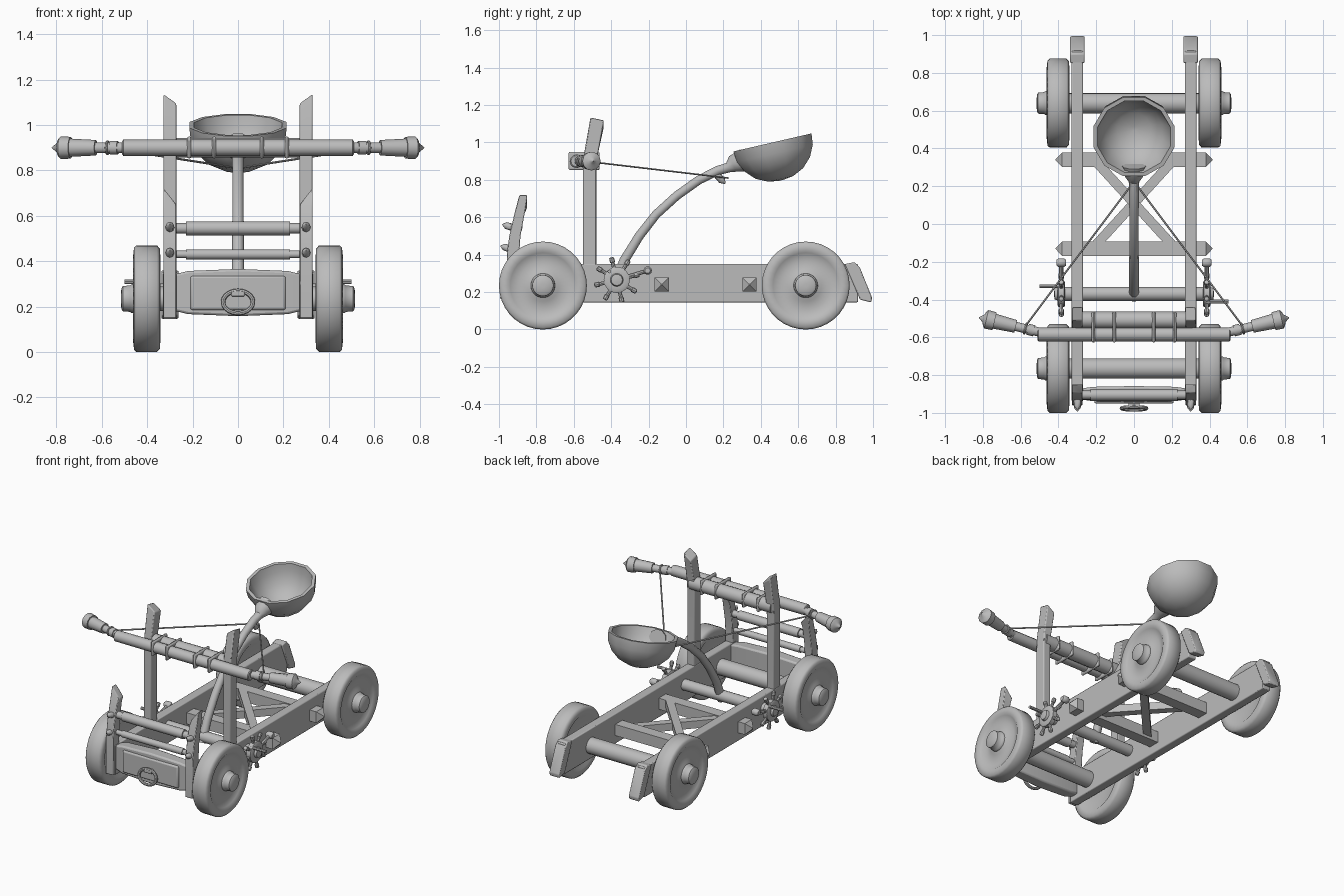
import bpy, bmesh, math
from mathutils import Vector

if "Cube" in bpy.data.objects:
    bpy.data.objects.remove(bpy.data.objects["Cube"], do_unlink=True)

grey = bpy.data.materials.new("weathered_grey")
grey.use_nodes = True
grey.diffuse_color = (0.5, 0.5, 0.5, 1)
grey.node_tree.nodes["Principled BSDF"].inputs["Base Color"].default_value = (0.5, 0.5, 0.5, 1)


def finish(name, bm, angle=40, bevel=0):
    bmesh.ops.recalc_face_normals(bm, faces=bm.faces)
    mesh = bpy.data.meshes.new(name)
    bm.to_mesh(mesh)
    bm.free()
    mesh.materials.append(grey)
    ob = bpy.data.objects.new(name, mesh)
    bpy.context.collection.objects.link(ob)
    if bevel:
        mod = ob.modifiers.new("soft_edges", "BEVEL")
        mod.width, mod.segments = bevel, 2
    bpy.ops.object.select_all(action="DESELECT")
    ob.select_set(True)
    bpy.context.view_layer.objects.active = ob
    bpy.ops.object.shade_smooth_by_angle(angle=math.radians(angle))
    return ob


def skin(name, rings, angle=40, bevel=0):
    """Join equal rings of points into a capped surface."""
    bm = bmesh.new()
    loops = [[bm.verts.new(p) for p in ring] for ring in rings]
    n = len(loops[0])
    for a, b in zip(loops, loops[1:]):
        for i in range(n):
            j = (i + 1) % n
            bm.faces.new((a[i], a[j], b[j], b[i]))
    bm.faces.new(loops[0])
    bm.faces.new(loops[-1])
    return finish(name, bm, angle, bevel)


def frame(d):
    d = Vector(d).normalized()
    side = Vector((1, 0, 0)) if abs(d.x) < 0.8 else Vector((0, 1, 0))
    u = (side - d * side.dot(d)).normalized()
    return d, u, d.cross(u)


def ring(c, u, v, ru, rv, n, turn=0):
    angles = [math.tau * i / n + turn for i in range(n)]
    return [Vector(c) + u * math.cos(a) * ru + v * math.sin(a) * rv for a in angles]


def lathe(name, origin, axis, profile, n=16, turn=0, angle=40):
    """Profile holds (distance along axis, radius) pairs."""
    d, u, v = frame(axis)
    return skin(name, [ring(Vector(origin) + d * t, u, v, r, r, n, turn) for t, r in profile], angle)


def rod(name, a, b, r, n=12, turn=0):
    a, b = Vector(a), Vector(b)
    return lathe(name, a, b - a, [(0, r), ((b - a).length, r)], n, turn)


def sweep(name, pts, radii, n=10, angle=40):
    pts = [Vector(p) for p in pts]
    rings = []
    for i, p in enumerate(pts):
        d, u, v = frame(pts[min(i + 1, len(pts) - 1)] - pts[max(i - 1, 0)])
        rings.append(ring(p, u, v, radii[i], radii[i], n))
    return skin(name, rings, angle)


def prism(name, x0, x1, outline, bevel=0.006):
    """Side outline in y and z, extruded along x."""
    return skin(name, [[(x, y, z) for y, z in outline] for x in (x0, x1)], 40, bevel)


def box(name, x0, x1, y0, y1, z0, z1, bevel=0.006):
    return prism(name, x0, x1, [(y0, z0), (y1, z0), (y1, z1), (y0, z1)], bevel)


def torus(name, c, axis, ru, rv, r, n=20):
    d, u, v = frame(axis)
    bm = bmesh.new()
    loops = []
    for i in range(n):
        a = math.tau * i / n
        out = u * math.cos(a) + v * math.sin(a)
        mid = Vector(c) + u * math.cos(a) * ru + v * math.sin(a) * rv
        loops.append([bm.verts.new(p) for p in ring(mid, out, d, r, r, 8)])
    for i in range(n):
        a, b = loops[i], loops[(i + 1) % n]
        for k in range(8):
            m = (k + 1) % 8
            bm.faces.new((a[k], a[m], b[m], b[k]))
    return finish(name, bm)


WHEELS = {"front": -0.765, "rear": 0.64}
WHEEL = [(-0.055, 0.06), (-0.05, 0.17), (-0.06, 0.185), (-0.058, 0.22), (-0.045, 0.235),
         (0.045, 0.235), (0.056, 0.225), (0.06, 0.19), (0.05, 0.175), (0.035, 0.13),
         (0.048, 0.085), (0.055, 0.065), (0.07, 0.062), (0.073, 0.058), (0.105, 0.056),
         (0.112, 0.045), (0.114, 0.01)]
TILT = Vector((0.31, 0.075, 0))

for s, side in ((1, "left"), (-1, "right")):
    # Chassis rail with a slanted tail block
    box(side + "_rail", s * 0.27, s * 0.33, -0.94, 0.92, 0.145, 0.35)
    prism(side + "_tail_block", s * 0.262, s * 0.338,
          [(0.85, 0.35), (0.9, 0.36), (0.93, 0.33), (0.995, 0.17), (0.99, 0.145), (0.93, 0.16)])
    for end, y in WHEELS.items():
        lathe(f"{end}_{side}_wheel", (s * 0.402, y, 0.235), (s, 0, 0), WHEEL, 36, angle=50)

    # Tall post, bent back and cut at a slant on top
    skin(side + "_tall_post", [
        [(s * (0.30 + dx * 0.028), y + dy * 0.036, z + (dx * 0.02 if i == 3 else 0) - dy * tilt)
         for dx, dy in ((-1, -1), (1, -1), (1, 1), (-1, 1))]
        for i, (y, z, tilt) in enumerate(((-0.515, 0.15, 0), (-0.515, 0.85, 0),
                                          (-0.51, 0.93, 0.004), (-0.475, 1.108, 0.008)))], 40, 0.006)

    # Short curved front post with slanted tip
    skin(side + "_front_post", [
        [(s * (0.30 + dx * 0.028), y + dy * w, z + (dx * 0.035 if i == 4 else 0))
         for dx, dy in ((-1, -1), (1, -1), (1, 1), (-1, 1))]
        for i, (y, z, w) in enumerate(((-0.925, 0.15, 0.035), (-0.925, 0.4, 0.033), (-0.915, 0.5, 0.03),
                                       (-0.89, 0.62, 0.027), (-0.87, 0.685, 0.022)))], 40, 0.004)

    # Bow limb: neck, collar, flared grip, end cap and spike
    lathe(side + "_bow_limb", (s * 0.49, -0.575, 0.9), (s * TILT.x, TILT.y, 0),
          [(0, 0.024), (0.04, 0.024), (0.04, 0.03), (0.075, 0.03), (0.075, 0.024), (0.14, 0.024),
           (0.14, 0.034), (0.255, 0.04), (0.255, 0.048), (0.3, 0.05), (0.31, 0.038),
           (0.315, 0.022), (0.34, 0.002)], 12)
    rod(side + "_bowstring", (s * 0.575, -0.54, 0.9), (0, 0.225, 0.81), 0.005, 6)
    torus(side + "_string_loop", (s * 0.575, -0.553, 0.9), (s * TILT.x, TILT.y, 0), 0.027, 0.027, 0.006)
    for x in (0.105, 0.215):
        box(f"{side}_bow_strap", s * (x - 0.009), s * (x + 0.009), -0.628, -0.462, 0.852, 0.95, 0.015)

    # Spoked winch wheel with knobbed crank and pin
    hub = Vector((s * 0.385, -0.37, 0.265))
    lathe(side + "_winch_disc", hub - Vector((s * 0.02, 0, 0)), (s, 0, 0),
          [(0, 0.06), (0.005, 0.07), (0.035, 0.07), (0.04, 0.06), (0.04, 0.035), (0.055, 0.03), (0.058, 0.01)], 16)
    for k in range(8):
        a = math.tau * (k + 0.3) / 8
        out = Vector((0, math.cos(a), math.sin(a)))
        lathe(side + "_winch_spoke", hub + out * 0.06, out,
              [(0, 0.01), (0.035, 0.01), (0.038, 0.014), (0.06, 0.013), (0.064, 0.006)], 8)
    crank = hub + Vector((0, 0.165, 0.05))
    rod(side + "_crank", hub, crank, 0.011, 8)
    lathe(side + "_crank_knob", crank - Vector((s * 0.025, 0, 0)), (s, 0, 0),
          [(0, 0.015), (0.01, 0.023), (0.04, 0.023), (0.05, 0.015)], 10)
    pin = hub + Vector((0, -s * 0.04, 0.045))
    rod(side + "_winch_pin", pin, pin + Vector((s * 0.115, 0, 0)), 0.01, 8)

    # Diagonal brace
    rod(side + "_diagonal_brace", (s * 0.21, -0.12, 0.25 + s * 0.004),
        (-s * 0.21, 0.34, 0.25 + s * 0.004), 0.036, 4, math.pi / 4)

# Axles
for end, y in WHEELS.items():
    rod(end + "_axle", (-0.4, y, 0.235), (0.4, y, 0.235), 0.054, 16)

# Square cross beams with pyramid ends
for end, y in (("middle", -0.13), ("rear", 0.34)):
    lathe(end + "_cross_beam", (-0.415, y, 0.24), (1, 0, 0),
          [(0, 0.004), (0.035, 0.054), (0.795, 0.054), (0.83, 0.004)], 4, math.pi / 4)

# Winch drum
rod("winch_drum", (-0.4, -0.37, 0.265), (0.4, -0.37, 0.265), 0.037, 14)

# Bow stave and the bar behind it
lathe("bow_stave", (-0.51, -0.585, 0.9), (1, 0, 0),
      [(0, 0.03), (0.005, 0.036), (0.27, 0.037), (0.75, 0.037), (1.015, 0.036), (1.02, 0.03)], 12)
rod("bow_support_bar", (-0.31, -0.508, 0.9), (0.31, -0.508, 0.9), 0.045, 14)

# Front fence bars with sleeves and small studs
for label, y, z, r in (("upper", -0.905, 0.545, 0.031), ("lower", -0.915, 0.43, 0.022)):
    lathe(label + "_fence_bar", (-0.28, y, z), (1, 0, 0),
          [(0, r * 0.75), (0.05, r * 0.75), (0.05, r), (0.51, r), (0.51, r * 0.75), (0.56, r * 0.75)], 12)
    for s in (1, -1):
        lathe(label + "_fence_spike", (s * 0.3, y - 0.02, z), (0, -1, 0.3), [(0, 0.02), (0.04, 0.018), (0.06, 0.002)], 8)

# Bowed front board with a raised panel and a pull ring
skin("front_board", [[(x, -0.9 - d, m - h), (x, -0.9 + d, m - h), (x, -0.9 + d, m + h), (x, -0.9 - d, m + h)]
                     for x, d, m, h in ((-0.3, 0.025, 0.262, 0.075), (-0.22, 0.038, 0.262, 0.095),
                                        (0, 0.042, 0.262, 0.104), (0.22, 0.038, 0.262, 0.095),
                                        (0.3, 0.025, 0.262, 0.075))], 40, 0.01)
box("front_panel", -0.21, 0.21, -0.951, -0.92, 0.185, 0.335, 0.01)
box("ring_bracket", -0.03, 0.03, -0.98, -0.94, 0.245, 0.27)
torus("pull_ring", (0, -0.976, 0.22), (0, -1, 0.15), 0.066, 0.05, 0.01)

# Throwing arm
sweep("throwing_arm", [(0, -0.385, 0.23), (0, -0.33, 0.37), (0, -0.25, 0.5), (0, -0.16, 0.615), (0, -0.05, 0.715),
                       (0, 0.07, 0.8), (0, 0.17, 0.85), (0, 0.225, 0.865), (0, 0.25, 0.885), (0, 0.31, 0.905)],
      [0.028, 0.027, 0.026, 0.025, 0.025, 0.025, 0.026, 0.028, 0.048, 0.065])
lathe("string_hook", (0, 0.15, 0.84), (0, 0.7, -0.7), [(0, 0.016), (0.06, 0.02), (0.085, 0.003)], 8)

# Twelve-sided hollow bowl, tilted forward
lean = math.radians(13)
lathe("bowl", (0, 0.462, 1.0), (0, -math.sin(-lean), -math.cos(lean)),
      [(0.19, 0.01), (0.175, 0.09), (0.12, 0.155), (0.05, 0.188), (0.0, 0.2), (0.0, 0.222),
       (0.06, 0.215), (0.12, 0.185), (0.17, 0.135), (0.2, 0.07), (0.208, 0.01)], 12, math.pi / 12)
